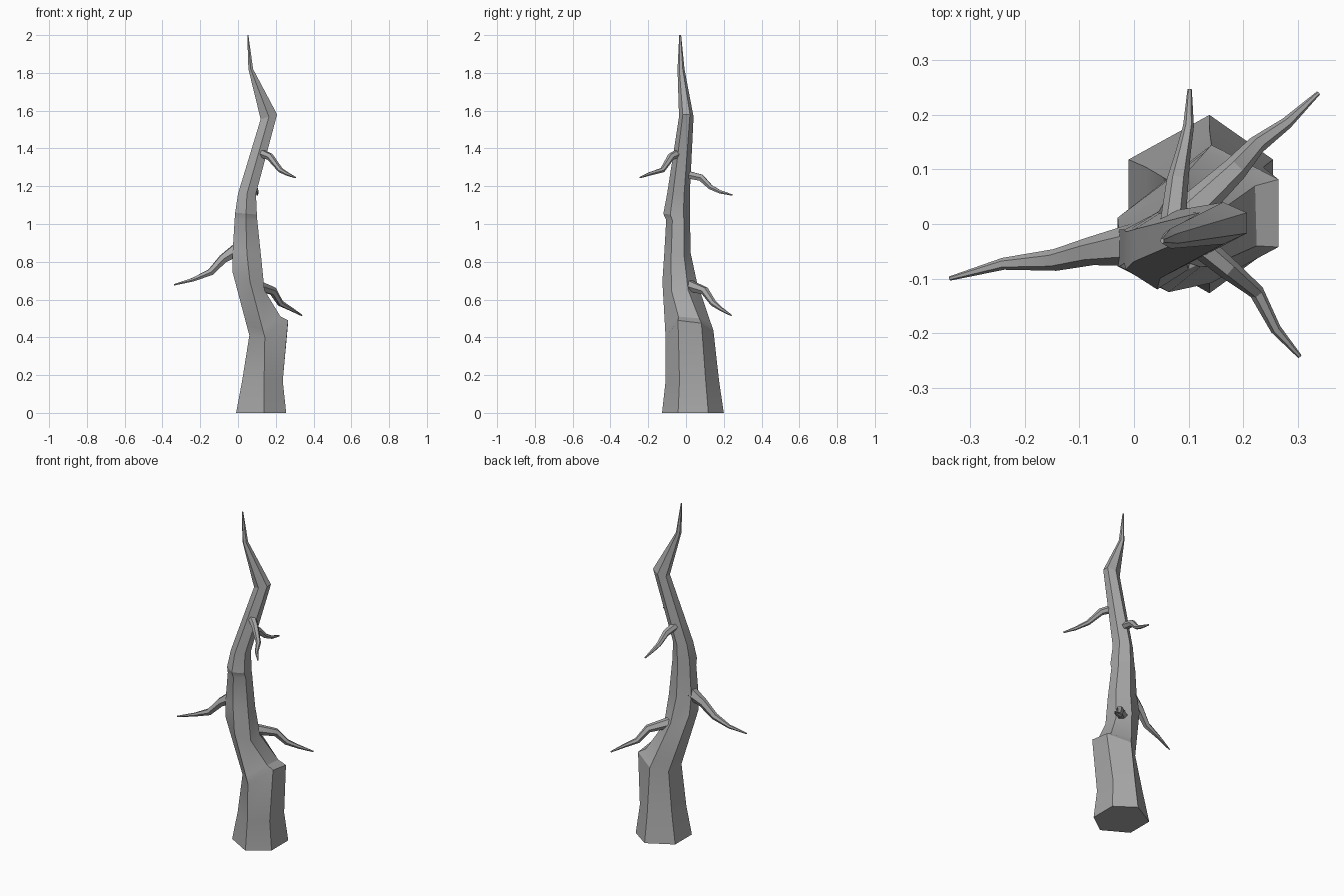
import bpy, bmesh, math
from mathutils import Vector

cube = bpy.data.objects.get("Cube")
if cube:
    bpy.data.objects.remove(cube)

# Single bark colour
bark = bpy.data.materials.new("grey bark")
bark.use_nodes = True
COLOUR = (0.39, 0.39, 0.39, 1)
bark.diffuse_color = COLOUR
bark.node_tree.nodes["Principled BSDF"].inputs["Base Color"].default_value = COLOUR


def loft(name, rings):
    """Skin a list of equal-sized vertex rings and cap both ends."""
    bm = bmesh.new()
    loops = [[bm.verts.new(p) for p in ring] for ring in rings]
    n = len(loops[0])
    for low, high in zip(loops, loops[1:]):
        for i in range(n):
            j = (i + 1) % n
            bm.faces.new((low[i], low[j], high[j], high[i]))
    bm.faces.new(loops[0])
    bm.faces.new(loops[-1])
    bmesh.ops.recalc_face_normals(bm, faces=bm.faces)
    mesh = bpy.data.meshes.new(name)
    bm.to_mesh(mesh)
    bm.free()
    mesh.materials.append(bark)
    obj = bpy.data.objects.new(name, mesh)
    bpy.context.collection.objects.link(obj)
    bpy.ops.object.select_all(action='DESELECT')
    obj.select_set(True)
    bpy.context.view_layer.objects.active = obj
    bpy.ops.object.shade_smooth_by_angle(angle=math.radians(25))
    return obj


def hexagon(x0, x1, y0, y1, z0, z1, mid=0.5):
    """Hexagon pointing along y; z runs from z0 on the left to z1 on the right."""
    xm, zm = x0 + (x1 - x0) * mid, z0 + (z1 - z0) * mid
    back, front = y1 - (y1 - y0) * 0.25, y0 + (y1 - y0) * 0.26
    return [Vector(p) for p in ((xm, y1, zm), (x0, back, z0), (x0, front, z0),
                                (xm, y0, zm), (x1, front, z1), (x1, back, z1))]


# Trunk: flared stump, broken shoulder, then a crooked tapering stem
stump = hexagon(-0.01, 0.255, -0.127, 0.2, 0, 0, 0.56)
waist = hexagon(0.022, 0.237, -0.108, 0.175, 0.17, 0.17, 0.54)
rim = hexagon(0.06, 0.265, -0.108, 0.145, 0.41, 0.475, 0.4)
rim[3].z = 0.4
rim[4].z = 0.49
stem = hexagon(-0.03, 0.14, -0.125, 0.057, 0.75, 0.65, 0.55)
shoulder = [a.lerp(b, 0.15) for a, b in zip(rim, stem)]
shoulder[4] = Vector((0.225, -0.04, 0.51))
shoulder[5] = Vector((0.222, 0.07, 0.5))
loft("trunk", [
    stump, waist, rim, shoulder, stem,
    hexagon(-0.028, 0.122, -0.115, 0.025, 0.86, 0.83),
    hexagon(-0.018, 0.102, -0.105, 0.021, 1.02, 1.02),
    hexagon(-0.015, 0.1, -0.12, 0.021, 1.06, 1.05),
    hexagon(0.0, 0.095, -0.1, 0.02, 1.16, 1.16),
    hexagon(0.12, 0.207, -0.037, 0.04, 1.555, 1.58),
    hexagon(0.055, 0.08, -0.045, -0.008, 1.82, 1.82),
    hexagon(0.049, 0.055, -0.036, -0.026, 2, 2),
])


def branch(name, points, radii):
    """Six-sided tapering tube through the given points."""
    pts = [Vector(p) for p in points]
    rings = []
    for i, (p, r) in enumerate(zip(pts, radii)):
        along = (pts[min(i + 1, len(pts) - 1)] - pts[max(i - 1, 0)]).normalized()
        side = along.cross(Vector((0, 0, 1))).normalized()
        up = side.cross(along)
        angles = [k * math.pi / 3 for k in range(6)]
        rings.append([p + r * (math.cos(a) * side + math.sin(a) * up) for a in angles])
    return loft(name, rings)


# Drooping bare branches
THIN = (0.024, 0.02, 0.014, 0.01, 0.004)
branch("right_branch",
       [(0.02, -0.035, 0.88), (-0.08, -0.05, 0.815), (-0.145, -0.066, 0.745),
        (-0.24, -0.073, 0.705), (-0.338, -0.1, 0.678)],
       (0.042, 0.026, 0.02, 0.011, 0.004))
branch("lower_left_branch",
       [(0.095, 0.015, 0.675), (0.185, 0.1, 0.645), (0.225, 0.145, 0.58),
        (0.28, 0.185, 0.55), (0.338, 0.24, 0.516)],
       (0.032, 0.023, 0.017, 0.011, 0.004))
branch("upper_front_branch",
       [(0.11, -0.03, 1.38), (0.17, -0.08, 1.355), (0.225, -0.125, 1.285),
        (0.26, -0.193, 1.265), (0.304, -0.243, 1.246)], THIN)
branch("upper_back_branch",
       [(0.07, -0.01, 1.265), (0.08, 0.08, 1.245), (0.09, 0.13, 1.195),
        (0.1, 0.18, 1.17), (0.102, 0.247, 1.153)], THIN)
